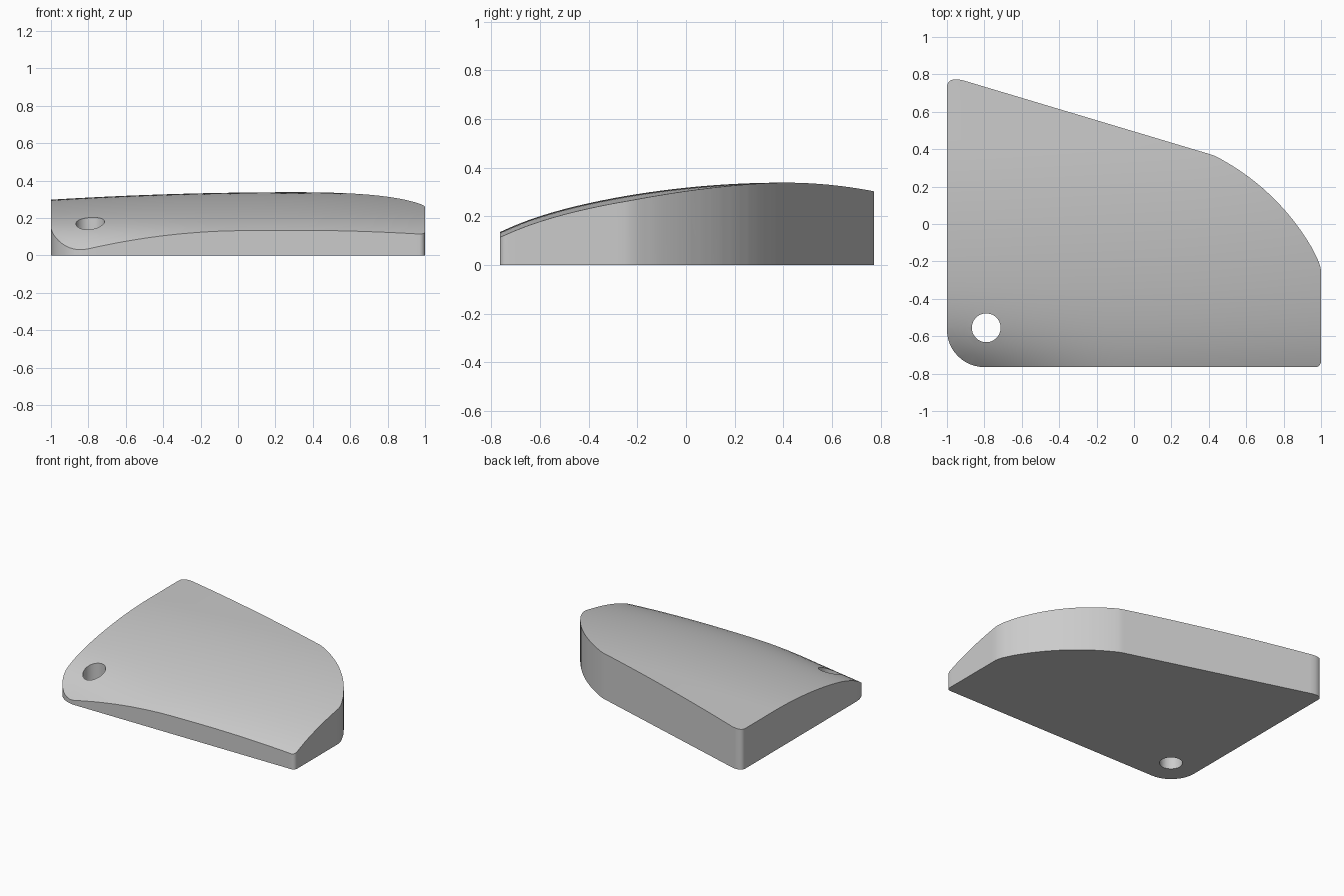
import bpy, bmesh
from math import sin, cos, pi

old = bpy.data.objects.get("Cube")
if old:
    bpy.data.objects.remove(old, do_unlink=True)

grey = bpy.data.materials.new("light_grey")
grey.use_nodes = True
colour = (0.6, 0.6, 0.6, 1)
grey.diffuse_color = colour
grey.node_tree.nodes["Principled BSDF"].inputs["Base Color"].default_value = colour


def arc(cx, cy, rx, ry, start, end, steps):
    """Points along an elliptical arc, angles in quarter turns."""
    angles = [(start + (end - start) * i / steps) * pi / 2 for i in range(steps + 1)]
    return [(cx + rx * cos(a), cy + ry * sin(a)) for a in angles]


def quad_curve(a, b, c, steps):
    """Points along a quadratic curve from a to c pulled towards b."""
    ts = [i / steps for i in range(steps + 1)]
    return [tuple((1 - t) ** 2 * a[k] + 2 * t * (1 - t) * b[k] + t * t * c[k]
                  for k in (0, 1)) for t in ts]


def dome_height(x, y):
    """Domed top: arched front to back, gently bowed sideways, one corner falling away."""
    d = max(0.4 - y, 0)
    z = 0.338 - 0.13 * d ** 2 - 0.008 * d ** 8
    z -= 0.04 * ((x - 0.3) / 1.3) ** 2 if x < 0.3 else 0.022 * ((x - 0.3) / 0.7) ** 2
    if x < 0 and y < 0:
        z -= 0.11 * x * x * (-y / 0.765) ** 6
    return z


# Plan outline, counter-clockwise from the front left rounded corner
outline = arc(-0.8, -0.565, 0.2, 0.2, 2, 3, 12)
outline += arc(0.97, -0.735, 0.03, 0.03, 3, 4, 5)
outline += quad_curve((1, -0.25), (0.995, -0.21), (0.97, -0.165), 4)
outline += quad_curve((0.95, -0.125), (0.77, 0.18), (0.46, 0.35), 12)
outline += quad_curve((0.44, 0.36), (0.43, 0.366), (0.41, 0.372), 2)
outline += quad_curve((-0.91, 0.767), (-1, 0.79), (-1, 0.73), 8)

# Slab body: slice the plan into a grid, extrude it and raise the top to the dome
bm = bmesh.new()
bm.faces.new([bm.verts.new((x, y, 0)) for x, y in outline])
for axis in ((1, 0, 0), (0, 1, 0)):
    for i in range(-19, 20):
        bmesh.ops.bisect_plane(bm, geom=bm.verts[:] + bm.edges[:] + bm.faces[:], dist=1e-5,
                               plane_co=[c * i * 0.05 for c in axis], plane_no=axis)
top = bmesh.ops.extrude_face_region(bm, geom=bm.faces[:])["geom"]
for v in top:
    if isinstance(v, bmesh.types.BMVert):
        v.co.z = dome_height(v.co.x, v.co.y)
bmesh.ops.recalc_face_normals(bm, faces=bm.faces[:])
flat = [f for f in bm.faces if f.calc_center_median().z < 1e-4]
bmesh.ops.dissolve_faces(bm, faces=flat)
bmesh.ops.triangulate(bm, faces=bm.faces[:])
mesh = bpy.data.meshes.new("domed_body")
bm.to_mesh(mesh)
bm.free()
body = bpy.data.objects.new("domed_body", mesh)
bpy.context.collection.objects.link(body)
mesh.materials.append(grey)

# Round through hole
bpy.ops.mesh.primitive_cylinder_add(vertices=48, radius=0.077, depth=1,
                                    location=(-0.79, -0.555, 0.1))
cutter = bpy.context.object
cutter.name = "hole_cutter"
cutter.data.materials.append(grey)
hole = body.modifiers.new("hole", "BOOLEAN")
hole.operation = "DIFFERENCE"
hole.solver = "EXACT"
hole.object = cutter
bpy.ops.object.select_all(action="DESELECT")
body.select_set(True)
bpy.context.view_layer.objects.active = body
bpy.ops.object.modifier_apply(modifier=hole.name)
bpy.data.objects.remove(cutter, do_unlink=True)
bpy.ops.object.shade_smooth_by_angle(angle=pi / 6)
